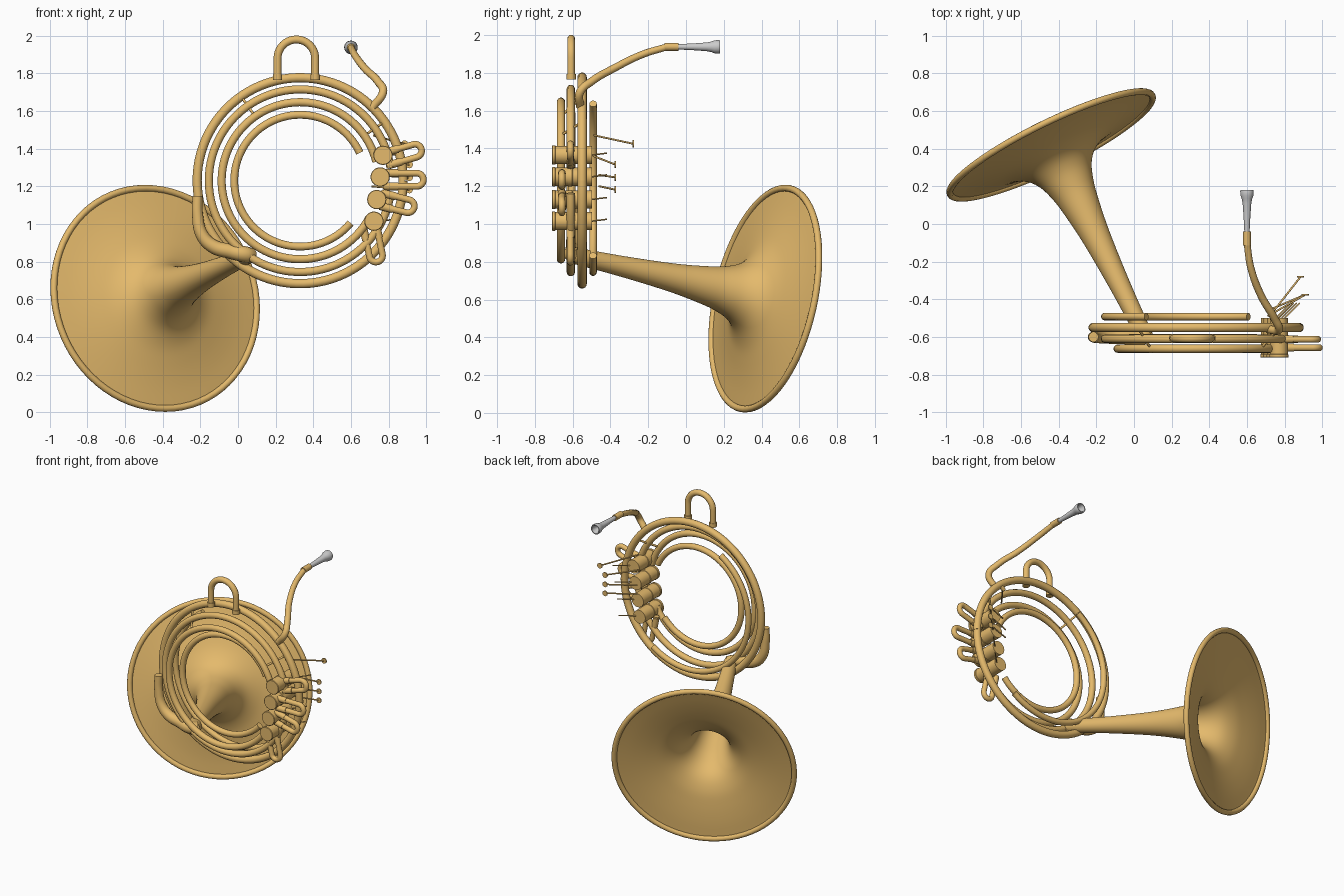
import bpy, bmesh, math
from mathutils import Vector

if "Cube" in bpy.data.objects:
    bpy.data.objects.remove(bpy.data.objects["Cube"])

brass = bpy.data.materials.new("brass")
brass.diffuse_color = (0.78, 0.49, 0.15, 1)
brass.use_nodes = True
brass.node_tree.nodes["Principled BSDF"].inputs["Base Color"].default_value = brass.diffuse_color


def tube(name, pts, r, radii=None, smooth=False):
    """Round tube along a path; smooth=True runs an auto bezier through the points."""
    cu = bpy.data.curves.new(name, 'CURVE')
    cu.dimensions = '3D'
    cu.bevel_depth = r
    cu.bevel_resolution = 5
    cu.use_fill_caps = True
    cu.resolution_u = 8
    sp = cu.splines.new('BEZIER' if smooth else 'POLY')
    dest = sp.bezier_points if smooth else sp.points
    dest.add(len(pts) - 1)
    for i, p in enumerate(pts):
        if smooth:
            dest[i].co = p
            dest[i].handle_left_type = dest[i].handle_right_type = 'AUTO'
        else:
            dest[i].co = (*p, 1)
        if radii:
            dest[i].radius = radii[i]
    ob = bpy.data.objects.new(name, cu)
    bpy.context.collection.objects.link(ob)
    cu.materials.append(brass)
    return ob


def lathe(name, profile, start, axis, mat=brass, n=32):
    """Revolve (distance, radius) pairs about an axis from start."""
    bm = bmesh.new()
    q = Vector(axis).to_track_quat('Z', 'Y')
    rings = []
    for s, r in profile:
        rings.append([bm.verts.new(Vector(start) + q @ Vector((r * math.cos(a), r * math.sin(a), s)))
                      for a in (2 * math.pi * k / n for k in range(n))])
    for a, b in zip(rings, rings[1:]):
        for k in range(n):
            bm.faces.new((a[k], a[(k + 1) % n], b[(k + 1) % n], b[k]))
    bmesh.ops.remove_doubles(bm, verts=bm.verts, dist=1e-5)
    me = bpy.data.meshes.new(name)
    bm.to_mesh(me)
    bm.free()
    if mat:
        me.materials.append(mat)
    ob = bpy.data.objects.new(name, me)
    bpy.context.collection.objects.link(ob)
    return ob


def drum(name, start, axis, r, h):
    return lathe(name, [(0, 0), (0, r), (h, r), (h, 0)], start, axis, n=24)


def smooth_profile(p, steps=5):
    """Catmull-Rom resampling of a profile."""
    p = [Vector(v) for v in p]
    e = [2 * p[0] - p[1]] + p + [2 * p[-1] - p[-2]]
    out = []
    for a, b, c, d in zip(e, e[1:], e[2:], e[3:]):
        for k in range(steps):
            t = k / steps
            out.append(0.5 * (2 * b + (c - a) * t + (2 * a - 5 * b + 4 * c - d) * t * t
                              + (3 * b - a - 3 * c + d) * t ** 3))
    return [tuple(v) for v in out] + [tuple(p[-1])]


CX, CZ = 0.33, 1.23


def on_ring(R, y, deg):
    a = math.radians(deg)
    return (CX + R * math.cos(a), y, CZ + R * math.sin(a))


def coil(name, R, y, a0, a1, r=0.022):
    n = max(8, int(abs(a1 - a0) / 4))
    return tube(name, [on_ring(R, y, a0 + (a1 - a0) * k / n) for k in range(n + 1)], r)


# flared bell with beaded rim
throat, rim = Vector((0.06, -0.6, 0.835)), Vector((-0.44, 0.42, 0.605))
axis, L = (rim - throat).normalized(), (rim - throat).length
lathe("bell", smooth_profile([(0, .043), (.3, .055), (.6, .076), (.8, .102), (.9, .123), (.98, .153),
                              (1.04, .2), (1.085, .275), (1.115, .37), (1.14, .48), (L, .595)]),
      throat, axis, n=72)
lathe("bell_rim", [(L + .018 * math.sin(a), .597 + .018 * math.cos(a))
                   for a in (math.pi * k / 6 for k in range(13))], throat, axis, n=72)

# tapered elbow feeding the bell
tube("bell_elbow", [(-.215, -.6, 1.15), (-.215, -.6, 1.05), (-.19, -.6, .94), (-.13, -.6, .88),
                    (-.04, -.6, .855), (.04, -.6, .838), (.07, -.57, .832)],
     .043, [.62, .68, .78, .86, .93, 1, .95], smooth=True)

# concentric coils
coil("outer_coil", .547, -.55, 0, 360, .025)
coil("second_coil", .485, -.61, 8, 352)
coil("third_coil", .417, -.662, 14, 332)
coil("inner_coil", .35, -.605, 25, 320, .021)
coil("rear_coil", .485, -.492, -55, -237, .02)

# coil braces
for i, deg in enumerate((35, 125)):
    tube(f"coil_brace_{i}", [on_ring(.54, -.55, deg), on_ring(.42, -.66, deg)], .007)

# carrying handle with sleeves
hx, hy, hz = .31, -.608, 1.88
tube("handle", [(hx + .1, hy, 1.77)] + [(hx + .1 * math.cos(a), hy, hz + .1 * math.sin(a))
     for a in (math.pi * k / 20 for k in range(21))] + [(hx - .1, hy, 1.77)], .021)
for s in (-1, 1):
    drum(f"handle_sleeve_{s}", (hx + s * .1, hy, 1.765), (0, 0, 1), .025, .03)

# lead pipe and mouthpiece
tube("lead_pipe", [(.715, -.56, 1.62), (.77, -.56, 1.70), (.745, -.5, 1.755), (.675, -.38, 1.825),
                   (.62, -.23, 1.898), (.6, -.1, 1.938)], .02, [1.1, 1.1, 1.05, 1, .95, .9], smooth=True)
drum("lead_pipe_ferrule", (.6, -.115, 1.938), (0, 1, 0), .021, .075)
lathe("mouthpiece", [(0, 0), (0, .014), (.08, .018), (.15, .023), (.175, .028), (.19, .034), (.213, .036),
                     (.22, .034), (.22, .028), (.2, .024), (.16, .008), (.15, 0)],
      (.6, -.04, 1.938), (0, 1, 0), None)

# rotary valves, tuning slides, linkage pins
valves = [(.77, 1.365), (.755, 1.25), (.737, 1.13), (.722, 1.015)]
slides = [((.83, 1.357), 16, -.612, .15), ((.82, 1.235), 0, -.657, .165),
          ((.80, 1.12), -14, -.657, .14), ((.708, .95), -78, -.612, .155)]
for i, ((vx, vz), (base, deg, sy, ln)) in enumerate(zip(valves, slides)):
    lathe(f"valve_{i}", [(0, 0), (0, .048), (.003, .051), (.017, .051), (.019, .048), (.084, .048),
                         (.086, .051), (.106, .051), (.108, .048), (.2, .048), (.212, .048), (.212, 0)],
          (vx, -.71, vz), (0, 1, 0))
    # U-shaped slide
    d = Vector((math.cos(math.radians(deg)), 0, math.sin(math.radians(deg))))
    p = Vector((-d.z, 0, d.x))
    o = Vector((base[0], sy, base[1]))
    h = .035
    bend = [o + d * (ln - h + h * math.sin(a)) + p * h * math.cos(a)
            for a in (math.pi * k / 12 for k in range(13))]
    tube(f"slide_{i}", [o - d * .05 + p * h] + bend + [o - d * .05 - p * h], .018)
    for s in (-1, 1):
        drum(f"slide_sleeve_{i}_{s}", o - d * .04 + p * h * s, d, .021, .07)
    tube(f"linkage_pin_{i}", [(vx + .03, -.5, vz), (vx + .11, -.42, vz + .01)], .004)

# finger and thumb levers with round touch pads
levers = [((.71, -.49, 1.36), (.91, -.375, 1.315)), ((.71, -.46, 1.26), (.91, -.375, 1.247)),
          ((.71, -.46, 1.2), (.91, -.375, 1.182)), ((.72, -.49, 1.47), (.885, -.28, 1.425))]
for i, (a, b) in enumerate(levers):
    tube(f"lever_{i}", [a, b], .005)
    drum(f"lever_pad_{i}", (b[0], b[1] - .004, b[2]), (0, 1, 0), .019, .008)

# convert curves to meshes and smooth everything
bpy.ops.object.select_all(action='SELECT')
bpy.context.view_layer.objects.active = bpy.data.objects["lead_pipe"]
bpy.ops.object.convert(target='MESH')
bpy.ops.object.select_all(action='SELECT')
bpy.ops.object.shade_smooth_by_angle(angle=math.radians(40))
